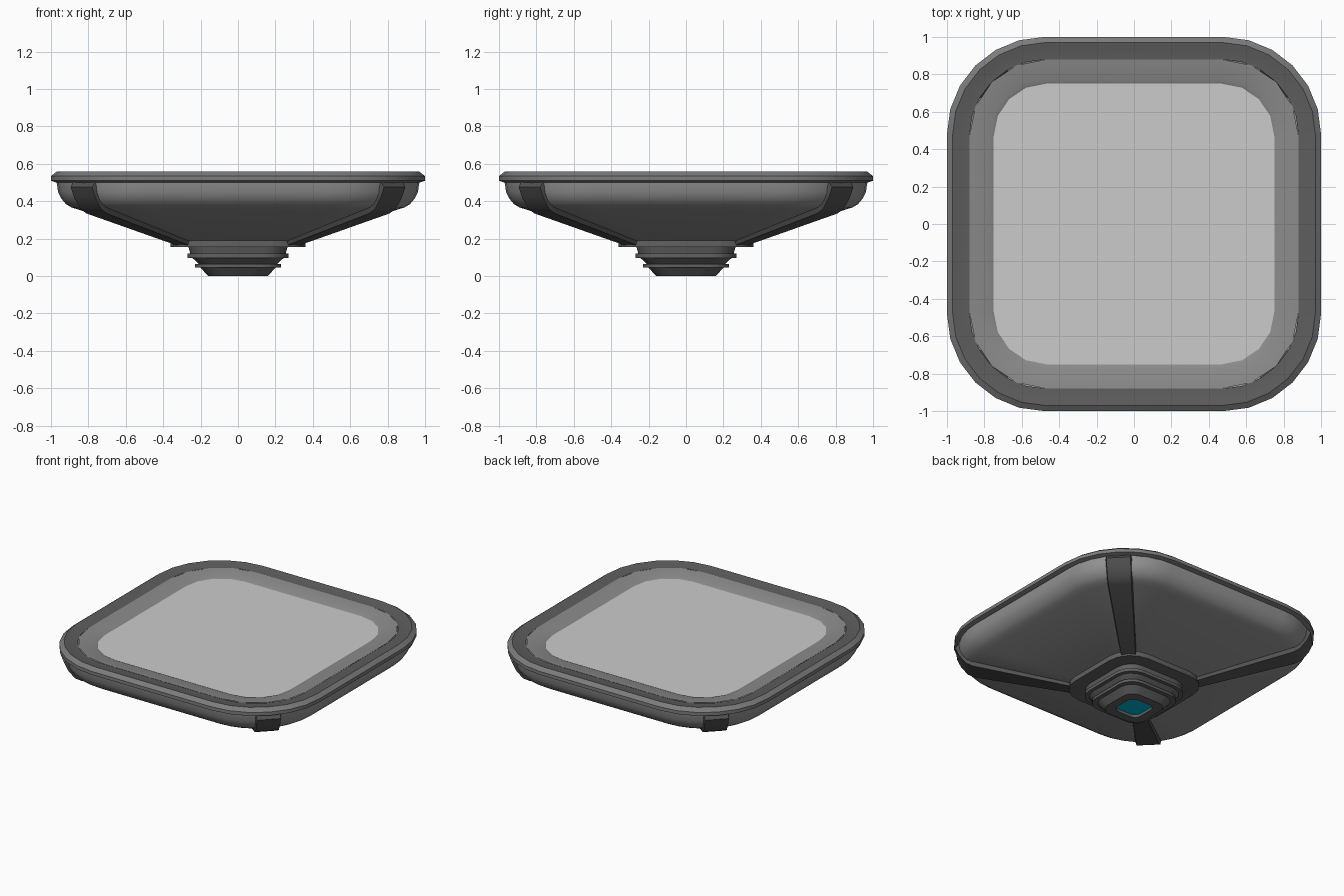
import bpy, bmesh
from math import sin, cos, pi, radians
from mathutils import Matrix, Vector

if "Cube" in bpy.data.objects:
    bpy.data.objects.remove(bpy.data.objects["Cube"])


def finish(bm, name, angle=None, color=None):
    bmesh.ops.recalc_face_normals(bm, faces=bm.faces[:])
    mesh = bpy.data.meshes.new(name)
    bm.to_mesh(mesh)
    bm.free()
    ob = bpy.data.objects.new(name, mesh)
    bpy.context.collection.objects.link(ob)
    if angle:
        bpy.ops.object.select_all(action='DESELECT')
        ob.select_set(True)
        bpy.context.view_layer.objects.active = ob
        bpy.ops.object.shade_smooth_by_angle(angle=radians(angle))
    if color:
        mat = bpy.data.materials.new(name)
        mat.diffuse_color = color
        mat.use_nodes = True
        mat.node_tree.nodes["Principled BSDF"].inputs["Base Color"].default_value = mat.diffuse_color
        mesh.materials.append(mat)
    return ob


def grey(v):
    return (v, v, v, 1)


def rounded_square(bm, half, c, z, seg):
    """Ring with half-width `half` and corner-arc centres at (+-c, +-c)."""
    verts = []
    for q, (sx, sy) in enumerate([(1, 1), (-1, 1), (-1, -1), (1, -1)]):
        for i in range(seg + 1):
            a = q * pi / 2 + i * pi / 2 / seg
            verts.append(bm.verts.new((sx * c + (half - c) * cos(a),
                                       sy * c + (half - c) * sin(a), z)))
    return verts


def skin(bm, rings):
    for a, b in zip(rings, rings[1:]):
        for i in range(len(a)):
            j = (i + 1) % len(a)
            bm.faces.new((a[i], a[j], b[j], b[i]))


def loft(name, profile, seg=4, angle=None, color=None, cap_start=False, cap_end=False):
    """Skin rounded squares given as (half-width, corner centre, z)."""
    bm = bmesh.new()
    rings = [rounded_square(bm, *p, seg) for p in profile]
    skin(bm, rings)
    if cap_start:
        bm.faces.new(rings[0])
    if cap_end:
        bm.faces.new(rings[-1])
    return finish(bm, name, angle, color)


# Rim frame: underside lip, outer edge and narrow top bevel
loft("rim", [(0.93, 0.48, 0.495), (0.97, 0.48, 0.50), (1.0, 0.48, 0.51),
             (1.0, 0.48, 0.535), (0.97, 0.475, 0.558)], seg=6, angle=25, color=grey(0.2))

# Dark channel running inside the rim
loft("rim_channel", [(0.97, 0.475, 0.558), (0.955, 0.475, 0.556),
                     (0.92, 0.475, 0.548), (0.88, 0.47, 0.546)],
     angle=40, color=grey(0.11), seg=6)

# Border sloping down to the deck, then the flat deck surface
loft("deck_border", [(0.88, 0.47, 0.547), (0.77, 0.47, 0.536), (0.75, 0.47, 0.528)],
     angle=40, color=grey(0.26), seg=4)
loft("deck", [(0.75, 0.47, 0.528)], color=grey(0.68), cap_start=True)

# Dish-shaped underside shell
loft("hull", [(0.97, 0.48, 0.502), (0.962, 0.48, 0.45), (0.945, 0.48, 0.415),
              (0.92, 0.48, 0.385), (0.89, 0.48, 0.367), (0.85, 0.48, 0.355),
              (0.34, 0.20, 0.185)], seg=8, angle=35, color=grey(0.3), cap_end=True)

# Corner ribs: (outer distance, outer z, inner distance, inner z, half width)
stations = [(1.165, 0.502, 1.08, 0.502, 0.095), (1.185, 0.475, 1.09, 0.48, 0.095),
            (1.16, 0.42, 1.07, 0.45, 0.094), (1.115, 0.36, 1.04, 0.42, 0.092),
            (1.07, 0.335, 1.00, 0.40, 0.09), (0.42, 0.165, 0.36, 0.22, 0.055)]
bm = bmesh.new()
for k in range(4):
    turn = Matrix.Rotation(pi / 4 + k * pi / 2, 4, 'Z')
    rings = []
    for do, zo, di, zi, w in stations:
        pts = [(do, -w * 0.85, zo), (do, w * 0.85, zo), (di, w * 1.1, zi), (di, -w * 1.1, zi)]
        rings.append([bm.verts.new(turn @ Vector(p)) for p in pts])
    skin(bm, rings)
    bm.faces.new(rings[0])
    bm.faces.new(rings[-1])
finish(bm, "corner_ribs", 25, grey(0.085))

# Mounting plate under the hull
loft("base_plate", [(0.36, 0.18, 0.19), (0.36, 0.18, 0.155)], angle=35,
     color=grey(0.12), cap_start=True, cap_end=True)

# Stepped emitter: three tapering tiers, two flanges, recessed opening
loft("emitter", [(0.265, 0.14, 0.155), (0.255, 0.14, 0.12),
                 (0.27, 0.14, 0.12), (0.27, 0.14, 0.098),
                 (0.245, 0.13, 0.098), (0.21, 0.12, 0.065),
                 (0.23, 0.12, 0.065), (0.23, 0.12, 0.045),
                 (0.20, 0.10, 0.045), (0.16, 0.08, 0.0),
                 (0.10, 0.05, 0.0), (0.10, 0.05, 0.022)],
     angle=30, color=grey(0.12), cap_start=True)

# Glowing lens in the opening
loft("emitter_lens", [(0.10, 0.05, 0.02)], color=(0.0, 0.45, 0.66, 1), cap_start=True)
